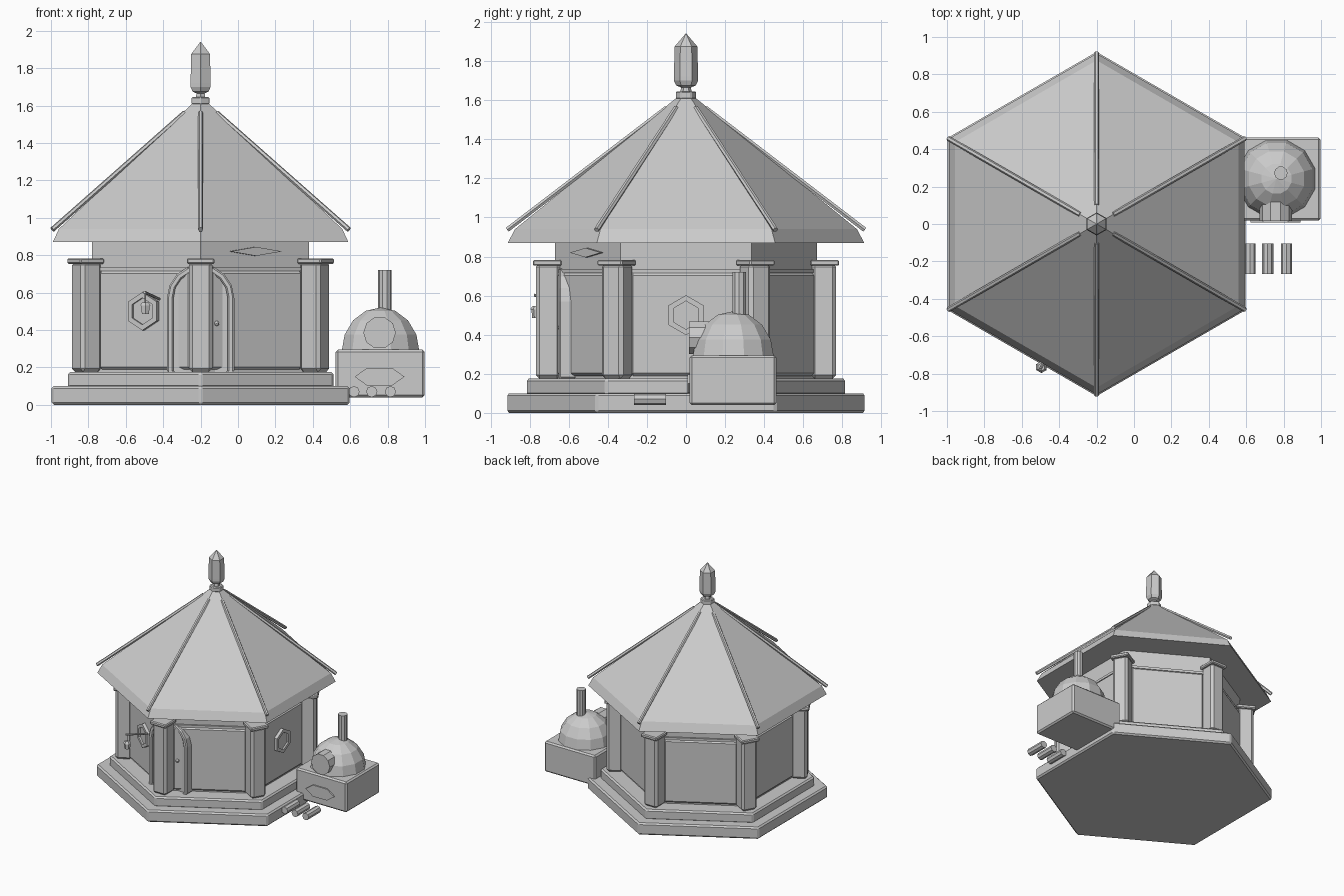
import bpy, bmesh
from math import sin, cos, pi, radians
from mathutils import Vector, Matrix

if "Cube" in bpy.data.objects:
    bpy.data.objects.remove(bpy.data.objects["Cube"])

CX = -0.2  # axis of the hexagonal hut


def finish(name, bm, bevel=0.0, matrix=None):
    bmesh.ops.recalc_face_normals(bm, faces=bm.faces)
    me = bpy.data.meshes.new(name)
    bm.to_mesh(me)
    bm.free()
    ob = bpy.data.objects.new(name, me)
    bpy.context.collection.objects.link(ob)
    if matrix is not None:
        ob.matrix_world = matrix
    if bevel:
        m = ob.modifiers.new("bevel", 'BEVEL')
        m.width, m.segments = bevel, 1
        m.limit_method = 'ANGLE'
        m.angle_limit = radians(35)
    return ob


def lathe(name, profile, n=6, phase=30, bevel=0.0, matrix=None):
    """n-sided solid from (radius, z) rings, capped at both ends."""
    bm = bmesh.new()
    rings = [[bm.verts.new((r * cos(radians(phase) + 2 * pi * i / n),
                            r * sin(radians(phase) + 2 * pi * i / n), z)) for i in range(n)]
             for r, z in profile]
    for a, b in zip(rings, rings[1:]):
        for i in range(n):
            j = (i + 1) % n
            bm.faces.new((a[i], a[j], b[j], b[i]))
    bm.faces.new(rings[0])
    bm.faces.new(rings[-1])
    bmesh.ops.remove_doubles(bm, verts=bm.verts, dist=1e-5)
    return finish(name, bm, bevel, matrix)


def box(name, size, matrix, bevel=0.0):
    bm = bmesh.new()
    bmesh.ops.create_cube(bm, size=1)
    bmesh.ops.scale(bm, vec=size, verts=bm.verts)
    return finish(name, bm, bevel, matrix)


def around(angle, dist, z):
    """Frame on the hut: local x outward, y along the wall, z up."""
    return (Matrix.Translation((CX, 0, 0)) @ Matrix.Rotation(radians(angle), 4, 'Z')
            @ Matrix.Translation((dist, 0, z)))


def rod(name, p, q, r, n=8):
    p, q = Vector(p), Vector(q)
    d = q - p
    m = Matrix.Translation(p) @ d.to_track_quat('Z', 'Y').to_matrix().to_4x4()
    return lathe(name, [(r, 0), (r, d.length)], n, 0, 0, m)


def prism(name, outer, y0, y1, inner=None, matrix=None, bevel=0.0):
    """Extrude an xz outline from y0 to y1, optionally as a ring with a hole."""
    bm = bmesh.new()

    def loop(pts, y):
        return [bm.verts.new((x, y, z)) for x, z in pts]
    a, b = loop(outer, y0), loop(outer, y1)
    n = len(outer)
    pairs = [(a, b)]
    if inner:
        c, d = loop(inner, y0), loop(inner, y1)
        pairs += [(c, d), (a, c), (b, d)]
    else:
        bm.faces.new(a)
        bm.faces.new(b)
    for s, t in pairs:
        for i in range(n):
            j = (i + 1) % n
            bm.faces.new((s[i], s[j], t[j], t[i]))
    return finish(name, bm, bevel, matrix)


def ngon(rx, rz, n, phase=0):
    return [(rx * cos(radians(phase) + 2 * pi * i / n),
             rz * sin(radians(phase) + 2 * pi * i / n)) for i in range(n)]


def arch(w, bottom, spring):
    top = [(w * cos(pi * i / 8), spring + w * sin(pi * i / 8)) for i in range(9)]
    return [(-w, bottom), (w, bottom)] + top


hut = Matrix.Translation((CX, 0, 0))
face_out = Matrix.Rotation(radians(90), 4, 'Z')  # turns prism -y to outward x

# stepped base, wall core and trim band
lathe("base_slab", [(0.92, 0), (0.92, 0.1)], bevel=0.012, matrix=hut)
lathe("base_step", [(0.82, 0.09), (0.82, 0.175)], bevel=0.012, matrix=hut)
lathe("wall_core", [(0.67, 0.17), (0.67, 0.88)], matrix=hut)
lathe("wall_band", [(0.685, 0.715), (0.685, 0.735)], matrix=hut)

# wall panels and corner posts
for k in range(6):
    box(f"wall_panel_{k}", (0.08, 0.57, 0.53), around(60 * k, 0.56, 0.453), 0.015)
    a = 30 + 60 * k
    box(f"post_{k}", (0.125, 0.125, 0.59), around(a, 0.705, 0.47), 0.018)
    box(f"post_cap_{k}", (0.148, 0.148, 0.03), around(a, 0.71, 0.768), 0.007)

# roof with skirt, hip ribs and finial
lathe("roof", [(0.912, 0.87), (0.875, 0.94), (0.045, 1.615)], matrix=hut)
for k in range(6):
    a = radians(30 + 60 * k)
    u = Vector((cos(a), sin(a), 0))
    o = Vector((CX, 0, 0))
    rod(f"roof_rib_{k}", o + u * 0.915 + Vector((0, 0, 0.937)),
        o + u * 0.10 + Vector((0, 0, 1.56)), 0.014, 6)
lathe("finial_collar", [(0.055, 1.605), (0.055, 1.645)], bevel=0.006, matrix=hut)
lathe("finial", [(0.03, 1.64), (0.025, 1.665), (0.05, 1.675), (0.062, 1.70), (0.062, 1.72),
                 (0.058, 1.875), (0.002, 1.94)], matrix=hut)

# arched door
prism("door_frame", arch(0.18, 0.175, 0.57), -0.65, -0.5, arch(0.145, 0.175, 0.57), hut, 0.008)
prism("door", arch(0.147, 0.175, 0.57), -0.625, -0.5, None, hut)
bm = bmesh.new()
bmesh.ops.create_icosphere(bm, subdivisions=2, radius=0.015)
finish("door_knob", bm, matrix=Matrix.Translation((-0.115, -0.64, 0.435)))

# hexagonal windows on the front left and right walls
for side, a in (("front", 240), ("right", 0)):
    m = around(a, 0.6, 0.5) @ face_out
    prism(f"{side}_window_frame", ngon(0.102, 0.102, 6, 30), -0.025, 0.01,
          ngon(0.072, 0.072, 6, 30), m)
    prism(f"{side}_window_pane", ngon(0.075, 0.075, 6, 30), -0.012, 0.01, None, m)

# diamond plaque above the front right wall
prism("diamond_plaque", ngon(0.16, 0.024, 4), -0.015, 0.01, None, around(300, 0.58, 0.82) @ face_out)

# hanging lantern
rod("lantern_arm", (-0.42, -0.6, 0.565), (-0.5, -0.775, 0.602), 0.008)
rod("lantern_hook", (-0.495, -0.765, 0.54), (-0.495, -0.765, 0.605), 0.004, 6)
lathe("lantern", [(0.022, 0.485), (0.026, 0.53), (0.032, 0.53), (0.02, 0.548)],
      matrix=Matrix.Translation((-0.495, -0.765, 0)))

# oven: block, low-poly dome, chimney, mouth and front plaque
box("oven_block", (0.475, 0.445, 0.255), Matrix.Translation((0.76, 0.24, 0.167)), 0.012)
dome = [(0.215 * cos(pi / 2 * i / 4), 0.285 + 0.235 * sin(pi / 2 * i / 4)) for i in range(4)]
lathe("oven_dome", dome + [(0.001, 0.52)], 12, 15, 0, Matrix.Translation((0.762, 0.242, 0)))
rod("oven_chimney", (0.785, 0.272, 0.45), (0.785, 0.272, 0.72), 0.036, 10)
rod("oven_mouth", (0.757, 0.015, 0.385), (0.757, 0.12, 0.385), 0.087, 10)
prism("oven_plaque", ngon(0.133, 0.055, 6), 0.007, 0.03, None, Matrix.Translation((0.757, 0, 0.15)))

# firewood
for k, x in enumerate((0.62, 0.715, 0.815)):
    rod(f"log_{k}", (x, -0.267, 0.07), (x, -0.103, 0.07), 0.03, 8)
